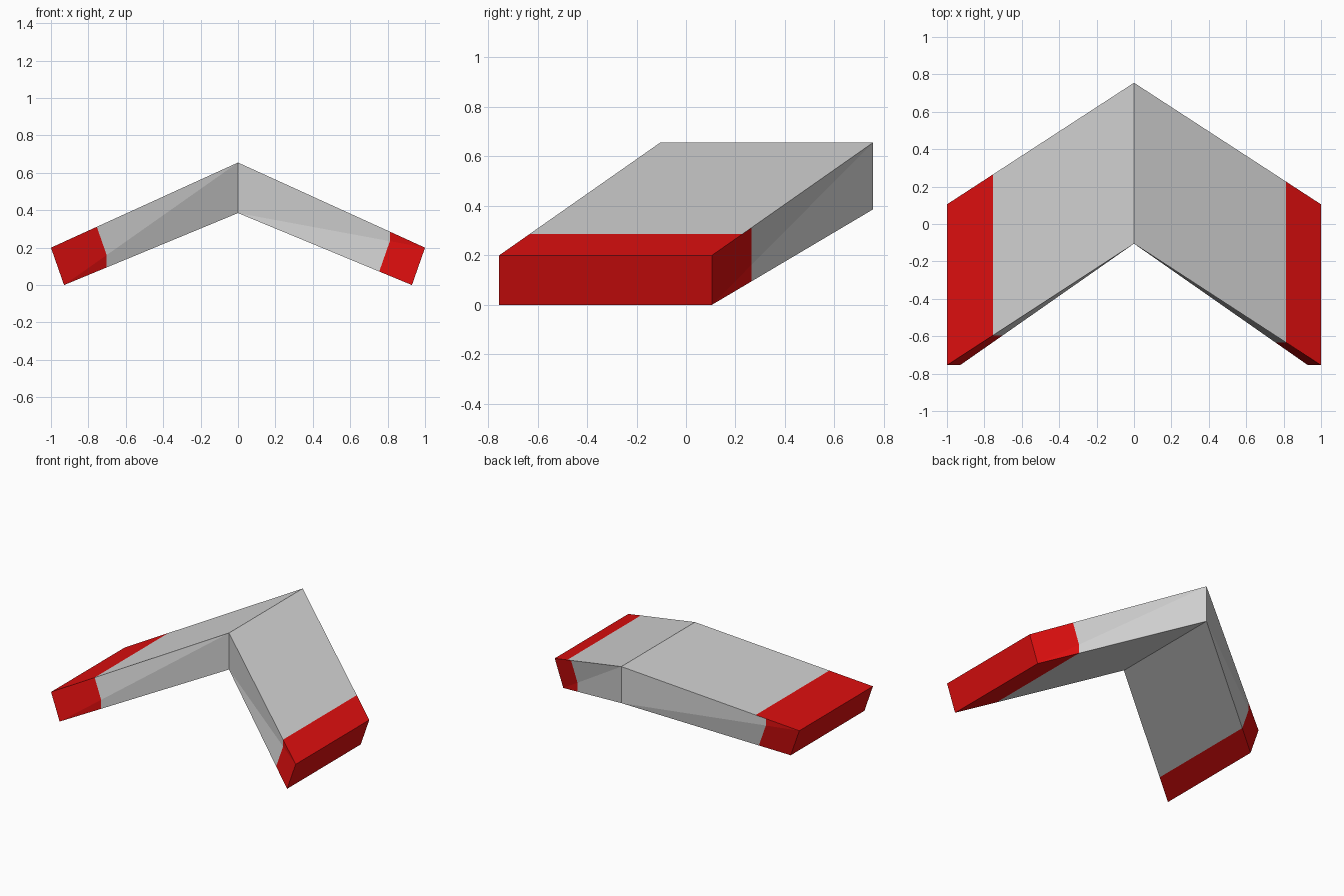
import bpy
from mathutils import Vector

if "Cube" in bpy.data.objects:
    bpy.data.objects.remove(bpy.data.objects["Cube"])


def material(name, colour):
    m = bpy.data.materials.new(name)
    m.diffuse_color = (*colour, 1)
    m.use_nodes = True
    m.node_tree.nodes["Principled BSDF"].inputs["Base Color"].default_value = m.diffuse_color
    return m


GREY = material("light grey", (0.65, 0.65, 0.65))
RED = material("red", (0.73, 0.0045, 0.0045))


def wing(name, side, long_tip, short_tip, top_t, front_t, back_t, under_t):
    """One swept, drooping arm; each *_t is where the red tip starts on that face."""
    verts, faces, mats = [], [], []

    def add(points, outward, mat):
        pts = [Vector(p) for p in points]
        n = (pts[1] - pts[0]).cross(pts[2] - pts[0])
        if n.dot(Vector(outward)) < 0:
            pts.reverse()
        faces.append(range(len(verts), len(verts) + len(pts)))
        verts.extend(pts)
        mats.append(mat)

    # corners: centre and tip, upper and lower, front and back
    c = {}
    for end, dy in (("front", -0.43), ("back", 0.43)):
        c["centre_top", end] = Vector((0, 0.325 + dy, 0.655))
        c["centre_low", end] = Vector((0, 0.325 + dy, 0.385))
        c["tip_top", end] = Vector((side * long_tip, -0.325 + dy, 0.2))
        c["tip_low", end] = Vector((side * short_tip, -0.325 + dy, 0))

    # flat upper and lower faces
    for level, t, up in (("top", top_t, 1), ("low", under_t, -1)):
        f0, b0 = c["centre_" + level, "front"], c["centre_" + level, "back"]
        f1, b1 = c["tip_" + level, "front"], c["tip_" + level, "back"]
        f, b = f0.lerp(f1, t), b0.lerp(b1, t)
        add((f0, f, b, b0), (0, 0, up), 0)
        add((f, f1, b1, b), (0, 0, up), 1)

    # slightly twisted front and back faces, folded along one diagonal
    for end, t, out in (("front", front_t, -1), ("back", back_t, 1)):
        first, other = ("top", "low") if t < 0.8 else ("low", "top")
        a0, a1 = c["centre_" + first, end], c["tip_" + first, end]
        b0, b1 = c["centre_" + other, end], c["tip_" + other, end]
        p, q, d = a0.lerp(a1, t), b0.lerp(b1, t), a0.lerp(b1, t)
        add((a0, p, d), (0, out, 0), 0)
        add((p, a1, b1, d), (0, out, 0), 1)
        add((a0, d, q, b0), (0, out, 0), 0)
        add((d, b1, q), (0, out, 0), 1)

    # end cap
    add((c["tip_top", "front"], c["tip_top", "back"],
         c["tip_low", "back"], c["tip_low", "front"]), (side, 0, 0), 1)

    mesh = bpy.data.meshes.new(name)
    mesh.from_pydata(verts, [], [list(f) for f in faces])
    mesh.materials.append(GREY)
    mesh.materials.append(RED)
    for poly, m in zip(mesh.polygons, mats):
        poly.material_index = m
    mesh.update()
    bpy.context.collection.objects.link(bpy.data.objects.new(name, mesh))


NEAR, FAR = 0.755, 0.812
wing("left_wing", -1, 1.0, 0.93, NEAR, NEAR, FAR, FAR)
wing("right_wing", 1, 1.0, 0.93, FAR, FAR, NEAR, NEAR)
